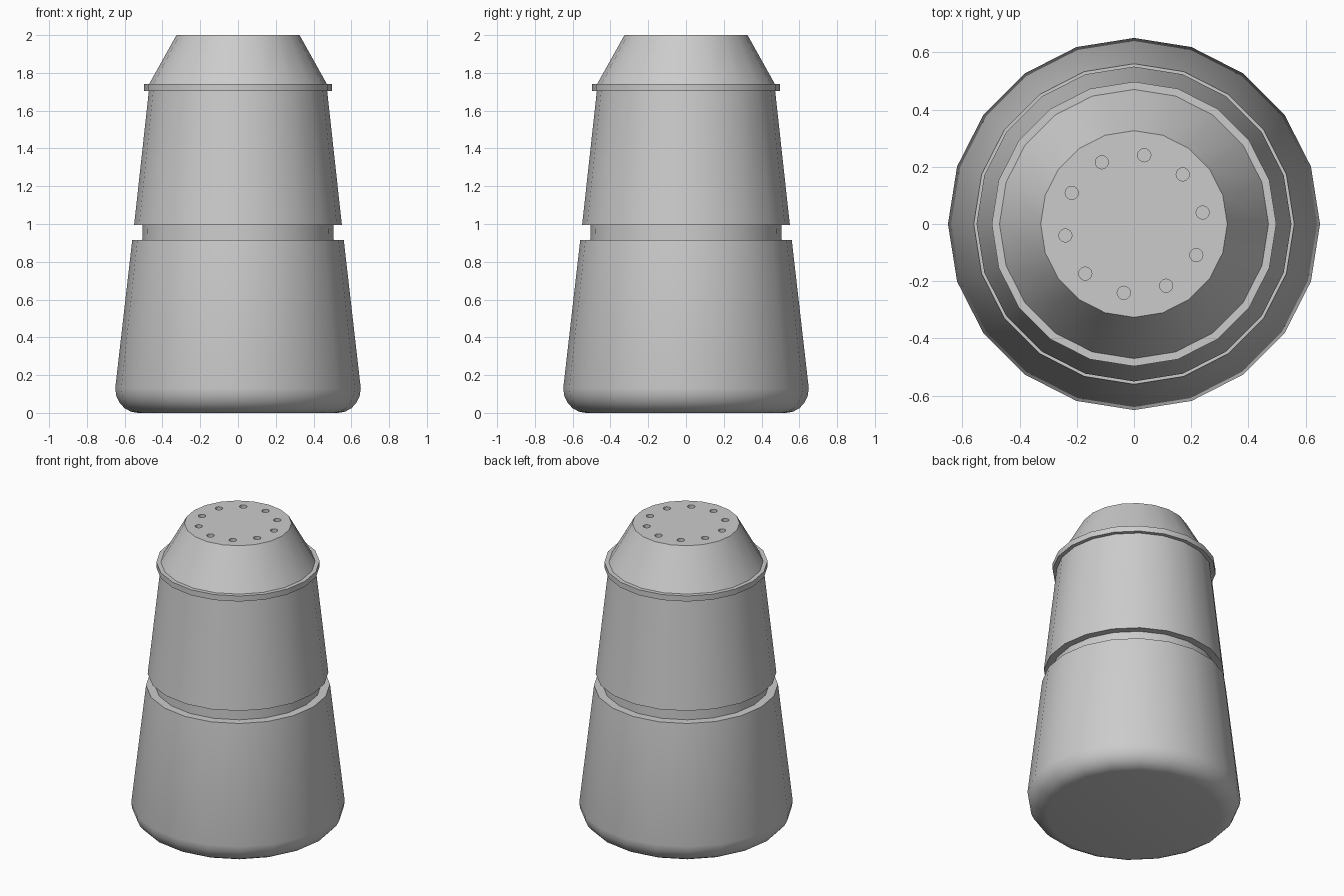
import bpy, bmesh, math

if "Cube" in bpy.data.objects:
    bpy.data.objects.remove(bpy.data.objects["Cube"])

SIDES = 20


def lathe(name, profile):
    """Closed solid of revolution from (radius, z) points, bottom to top."""
    bm = bmesh.new()
    rings = [[bm.verts.new((r * math.cos(2 * math.pi * i / SIDES),
                            r * math.sin(2 * math.pi * i / SIDES), z))
              for i in range(SIDES)] for r, z in profile]
    for low, high in zip(rings, rings[1:]):
        for i in range(SIDES):
            j = (i + 1) % SIDES
            bm.faces.new((low[i], low[j], high[j], high[i]))
    bm.faces.new(rings[0][::-1])
    bm.faces.new(rings[-1])
    mesh = bpy.data.meshes.new(name)
    bm.to_mesh(mesh)
    bm.free()
    obj = bpy.data.objects.new(name, mesh)
    bpy.context.collection.objects.link(obj)
    return obj


def smooth(obj):
    bpy.ops.object.select_all(action='DESELECT')
    obj.select_set(True)
    bpy.context.view_layer.objects.active = obj
    bpy.ops.object.shade_smooth_by_angle(angle=math.radians(28))


# Jar: rounded foot, tapered wall, ledge and neck
foot = [(0.53 + 0.12 * math.sin(a), 0.13 * (1 - math.cos(a)))
        for a in (math.radians(18 * k) for k in range(6))]
jar = lathe("jar", foot + [(0.56, 0.915), (0.507, 0.915), (0.503, 1.05)])

# Cap: tapered skirt, raised band and sloped shoulder
cap = lathe("cap", [(0.55, 0.995), (0.472, 1.705), (0.497, 1.705),
                    (0.497, 1.742), (0.47, 1.742), (0.326, 2.0)])

# Ring of sprinkle holes sunk into the cap top
bm = bmesh.new()
for k in range(10):
    a = math.radians(9.5 + 36 * k)
    made = bmesh.ops.create_cone(bm, cap_ends=True, segments=16,
                                 radius1=0.023, radius2=0.023, depth=0.12)
    bmesh.ops.translate(bm, verts=made["verts"],
                        vec=(0.243 * math.cos(a), 0.243 * math.sin(a), 2.0))
mesh = bpy.data.meshes.new("hole_cutter")
bm.to_mesh(mesh)
bm.free()
cutter = bpy.data.objects.new("hole_cutter", mesh)
bpy.context.collection.objects.link(cutter)
cutter.hide_render = True

mod = cap.modifiers.new("holes", 'BOOLEAN')
mod.operation = 'DIFFERENCE'
mod.solver = 'EXACT'
mod.object = cutter
bpy.context.view_layer.objects.active = cap
bpy.ops.object.modifier_apply(modifier=mod.name)
bpy.data.objects.remove(cutter)

for part in (jar, cap):
    smooth(part)
